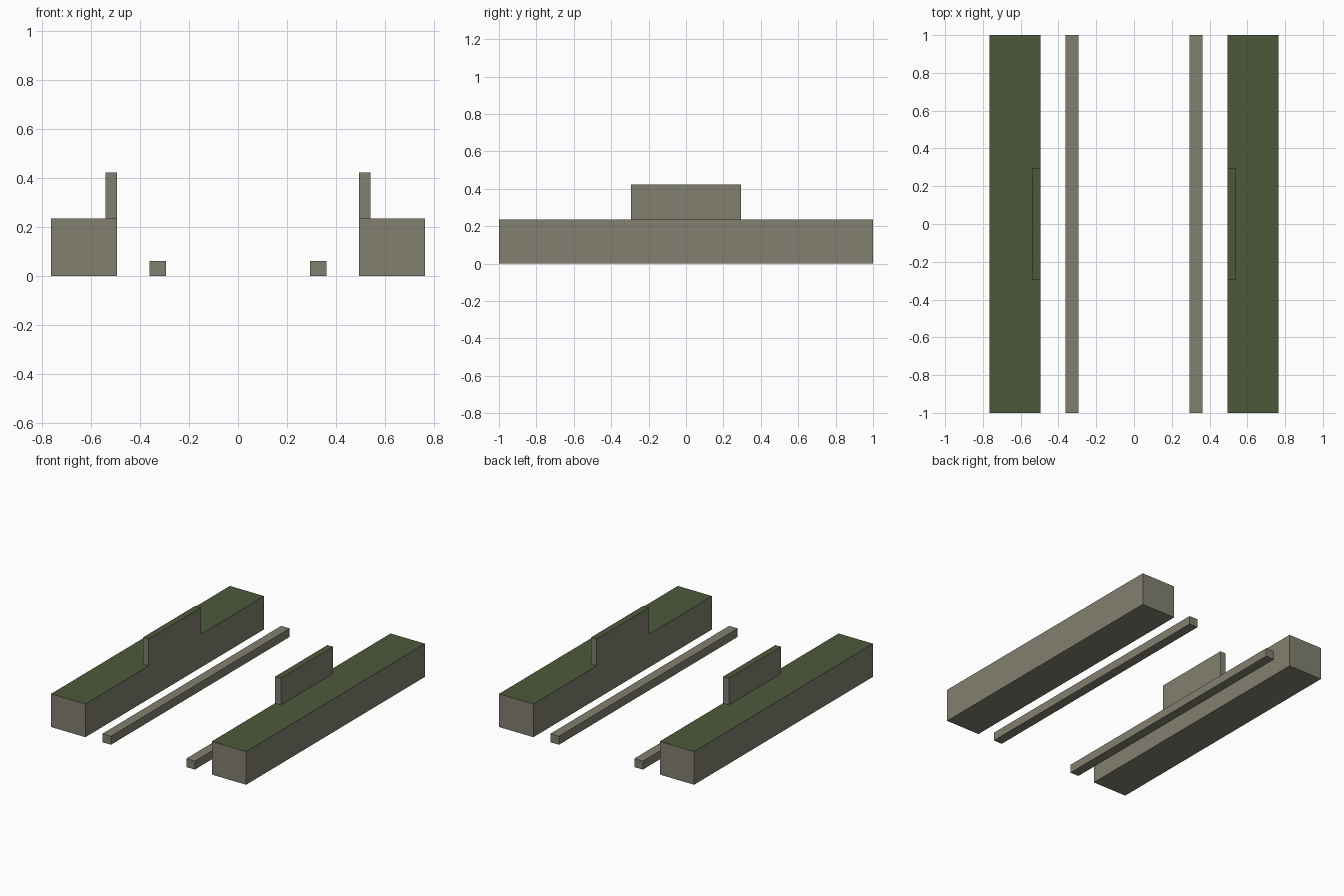
import bpy
import bmesh
from mathutils import Matrix, Vector

cube = bpy.data.objects.get("Cube")
if cube:
    bpy.data.objects.remove(cube, do_unlink=True)


def make_material(name, rgb):
    mat = bpy.data.materials.new(name)
    mat.use_nodes = True
    color = (*rgb, 1)
    mat.diffuse_color = color
    mat.node_tree.nodes["Principled BSDF"].inputs["Base Color"].default_value = color
    return mat


stone = make_material("grey stone", (0.223, 0.216, 0.162))
grass = make_material("dark green", (0.074, 0.098, 0.041))


def box(name, low, high, green_top=False):
    """Box between two corners, optionally with a green upper face."""
    low, high = Vector(low), Vector(high)
    bm = bmesh.new()
    bmesh.ops.create_cube(bm, size=1)
    size = high - low
    bm.transform(Matrix.Translation((low + high) / 2) @ Matrix.Diagonal((*size, 1)))
    bm.normal_update()
    for face in bm.faces:
        face.material_index = int(green_top and face.normal.z > 0.5)
    mesh = bpy.data.meshes.new(name)
    bm.to_mesh(mesh)
    bm.free()
    mesh.materials.append(stone)
    mesh.materials.append(grass)
    obj = bpy.data.objects.new(name, mesh)
    bpy.context.collection.objects.link(obj)


def part(name, side, sign, inner, outer, half_length, bottom, top, green_top):
    x0, x1 = sorted((sign * inner, sign * outer))
    box(f"{side}_{name}", (x0, -half_length, bottom), (x1, half_length, top), green_top)


# The same three parts on each side of the open middle
for side, sign in (("left", 1), ("right", -1)):
    part("bank", side, sign, 0.495, 0.764, 1, 0, 0.235, True)
    part("parapet", side, sign, 0.495, 0.541, 0.293, 0.235, 0.423, True)
    part("curb", side, sign, 0.295, 0.362, 1, 0, 0.06, False)
